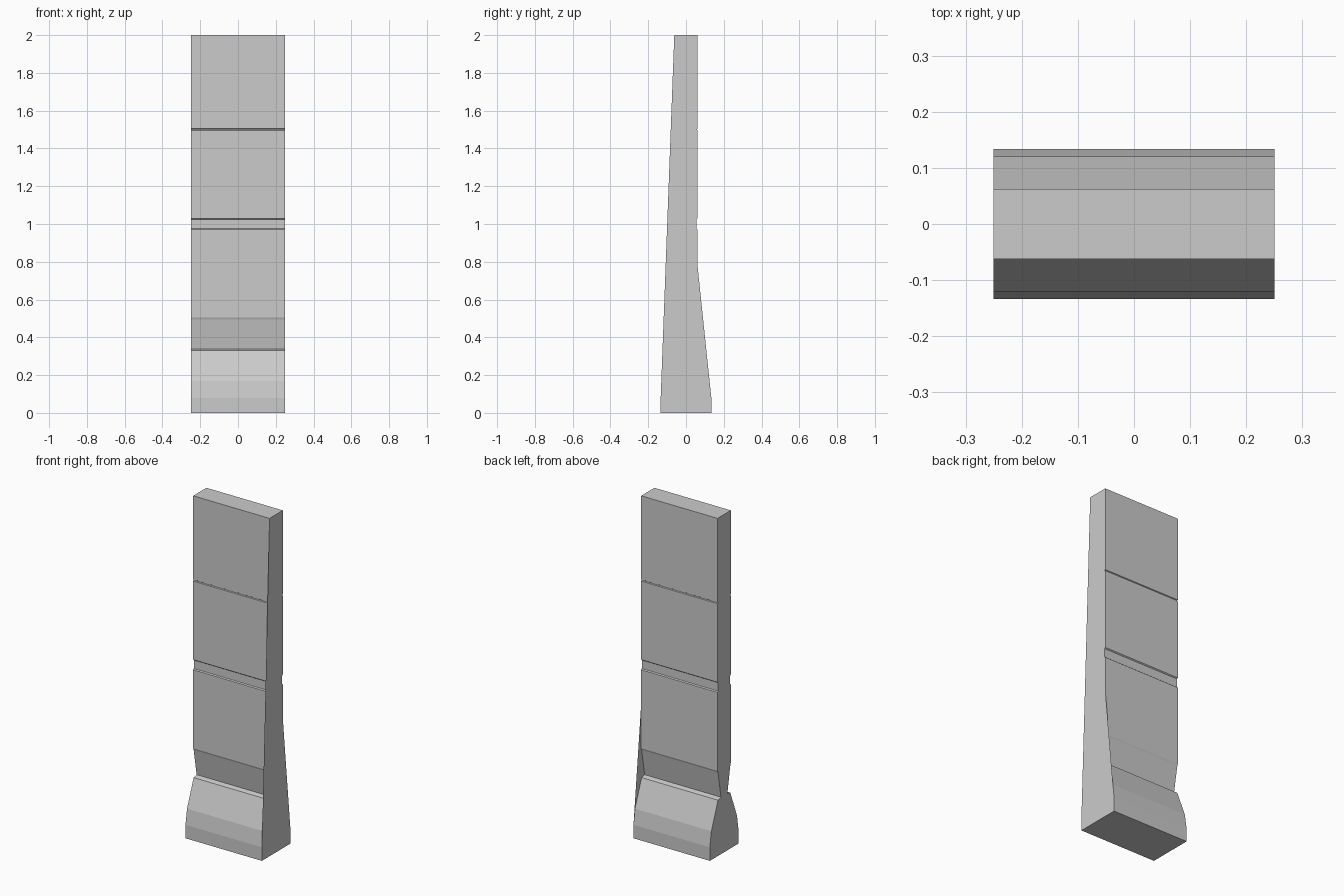
import bpy, bmesh

if "Cube" in bpy.data.objects:
    bpy.data.objects.remove(bpy.data.objects["Cube"])

HALF_LENGTH = 0.25

# Half profile (y, z) from the base to the top: foot, waist, panel grooves
side = [(0.134, 0.0), (0.134, 0.08), (0.12, 0.17), (0.058, 0.33),
        (0.030, 0.337), (0.058, 0.495), (0.062, 0.505),
        (0.062, 0.97), (0.056, 0.975), (0.056, 1.025), (0.062, 1.03),
        (0.062, 1.495), (0.057, 1.498), (0.057, 1.502), (0.062, 1.505),
        (0.062, 2.0)]


def mirrored(points):
    return [(-y, z) for y, z in reversed(points)]


def make_object(name, bm):
    mesh = bpy.data.meshes.new(name)
    bm.to_mesh(mesh)
    bm.free()
    obj = bpy.data.objects.new(name, mesh)
    bpy.context.collection.objects.link(obj)
    return obj


def ring(bm, points, x):
    return [bm.verts.new((x, y, z)) for y, z in points]


# Barrier body: symmetric profile swept along x, closed at the left end
bm = bmesh.new()
profile = side + mirrored(side)
left = ring(bm, profile, -HALF_LENGTH)
right = ring(bm, profile, HALF_LENGTH)
n = len(profile)
for i in range(n):
    j = (i + 1) % n
    bm.faces.new((left[i], left[j], right[j], right[i]))
left_end = bm.faces.new(left)
bmesh.ops.recalc_face_normals(bm, faces=bm.faces)
if left_end.normal.x > 0:
    bmesh.ops.reverse_faces(bm, faces=bm.faces)
make_object("barrier_body", bm)

# Right end plate: straight front edge, back edge spans the waist
bm = bmesh.new()
outline = (side[:2] + [(0.062, 0.77)] + side[7:]
           + [(-0.062, 2.0), (-0.134, 0.08), (-0.134, 0.0)])
plate = bm.faces.new(ring(bm, outline, HALF_LENGTH))
plate.normal_update()
if plate.normal.x < 0:
    plate.normal_flip()
make_object("end_plate", bm)
